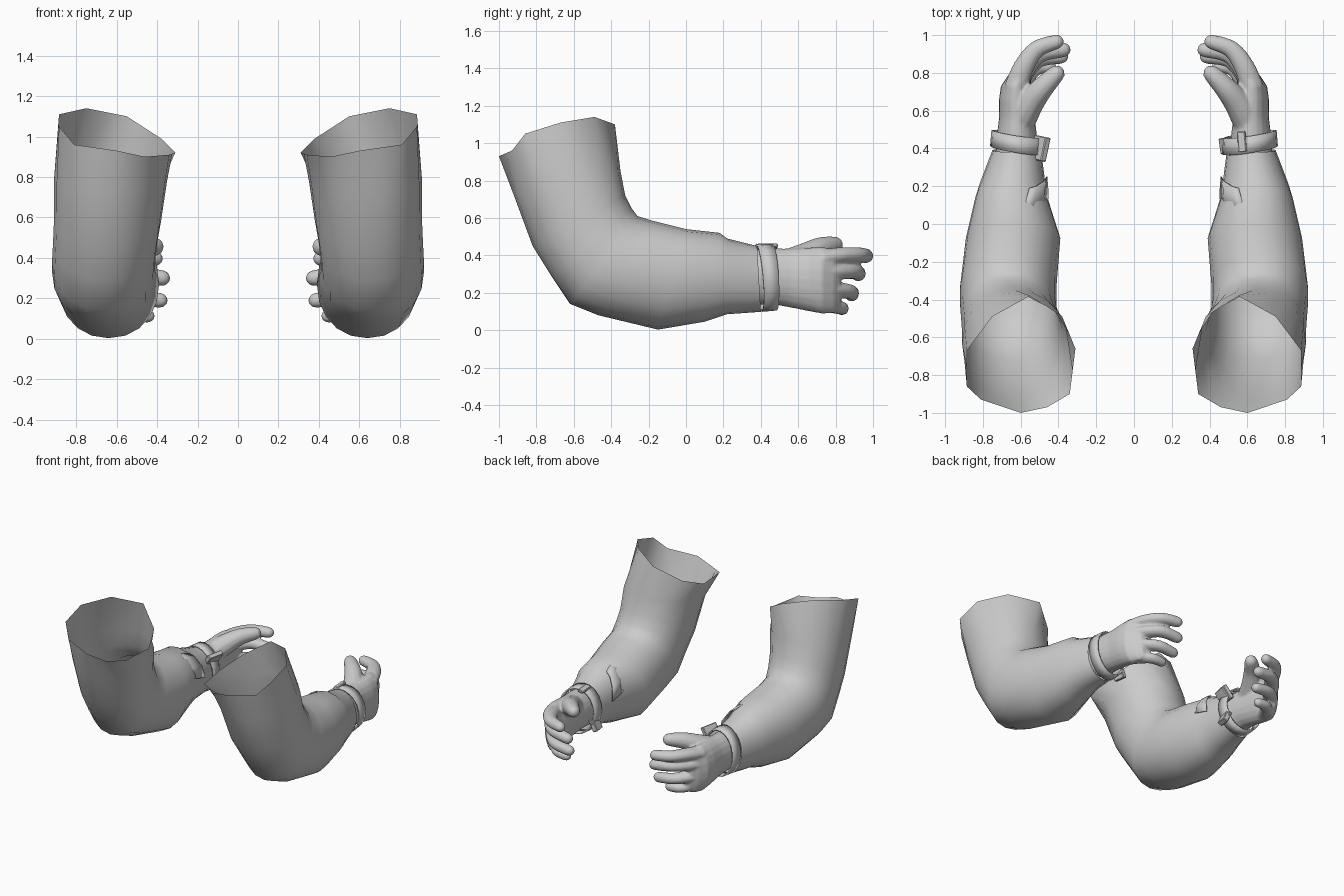
import bpy, bmesh, math
from mathutils import Vector, Matrix

if "Cube" in bpy.data.objects:
    bpy.data.objects.remove(bpy.data.objects["Cube"])

grey = bpy.data.materials.new("plain grey")
grey.diffuse_color = (0.6, 0.6, 0.6, 1)
grey.use_nodes = True
grey.node_tree.nodes["Principled BSDF"].inputs["Base Color"].default_value = grey.diffuse_color


def finish(name, bm, mirror=True, angle=50, remesh=False, thick=0):
    """Turn a bmesh into a named object with its modifiers."""
    bmesh.ops.recalc_face_normals(bm, faces=bm.faces)
    me = bpy.data.meshes.new(name)
    bm.to_mesh(me)
    bm.free()
    ob = bpy.data.objects.new(name, me)
    bpy.context.collection.objects.link(ob)
    me.materials.append(grey)
    if thick:
        m = ob.modifiers.new("thickness", 'SOLIDIFY')
        m.thickness, m.offset = thick, 1
    if remesh:
        m = ob.modifiers.new("blend", 'REMESH')
        m.mode, m.voxel_size, m.use_smooth_shade = 'VOXEL', 0.008, True
        m = ob.modifiers.new("soften", 'SMOOTH')
        m.factor, m.iterations = 0.5, 8
    if mirror:
        m = ob.modifiers.new("other arm", 'MIRROR')
        m.use_mirror_merge = False
    bpy.ops.object.select_all(action='DESELECT')
    ob.select_set(True)
    bpy.context.view_layer.objects.active = ob
    bpy.ops.object.shade_smooth_by_angle(angle=math.radians(angle))
    return ob


def ring(by, bz, ty, tz, x0, x1, skew=0, n=20, power=1.0):
    """Oval section from a bottom point, a top point and its x limits."""
    pts = []
    for i in range(n):
        a = math.tau * i / n
        c, s = math.cos(a), math.sin(a)
        c = math.copysign(abs(c) ** power, c)
        s = math.copysign(abs(s) ** power, s)
        dx = s * (x1 - x0) / 2
        pts.append(Vector(((x0 + x1) / 2 + dx,
                           (by + ty) / 2 + c * (ty - by) / 2 + skew * dx,
                           (bz + tz) / 2 + c * (tz - bz) / 2)))
    return pts


def loft(bm, rings, caps=False, closed=True):
    loops = [[bm.verts.new(p) for p in r] for r in rings]
    n = len(loops[0])
    for a, b in zip(loops, loops[1:]):
        for i in range(n if closed else n - 1):
            j = (i + 1) % n
            bm.faces.new((a[i], a[j], b[j], b[i]))
    if caps:
        bm.faces.new(loops[0][::-1])
        bm.faces.new(loops[-1])


def digit(bm, pts, r0, r1, wide=1.0):
    """Rounded, tapered finger along a bent path."""
    pts = [Vector(p) for p in pts]
    path = []
    for i in range(len(pts) - 1):              # smooth the path
        p = [pts[max(i - 1, 0)], pts[i], pts[i + 1], pts[min(i + 2, len(pts) - 1)]]
        for k in range(4):
            t = k / 4
            path.append(0.5 * (2 * p[1] + (p[2] - p[0]) * t
                        + (2 * p[0] - 5 * p[1] + 4 * p[2] - p[3]) * t * t
                        + (3 * p[1] - p[0] - 3 * p[2] + p[3]) * t ** 3))
    path.append(pts[-1])
    radii = [r0 + (r1 - r0) * i / (len(path) - 1) for i in range(len(path))]
    widths = [wide + (1 - wide) * i / (len(path) - 1) for i in range(len(path))]
    end = (path[-1] - path[-2]).normalized()
    for k in (30, 60, 80):                     # round tip
        path.append(pts[-1] + end * r1 * math.sin(math.radians(k)))
        radii.append(r1 * math.cos(math.radians(k)))
        widths.append(1)
    rings = []
    for i, p in enumerate(path):
        d = (path[min(i + 1, len(path) - 1)] - path[max(i - 1, 0)]).normalized()
        u = d.cross(Vector((0, 0, 1))).normalized()
        v = u.cross(d)
        rings.append([p + radii[i] * (u * math.cos(math.tau * k / 12) * widths[i]
                      + v * math.sin(math.tau * k / 12)) for k in range(12)])
    loft(bm, rings, True)


def block(name, loc, size, rot, mirror):
    bm = bmesh.new()
    bmesh.ops.create_cube(bm, size=1)
    bmesh.ops.scale(bm, vec=size, verts=bm.verts)
    bmesh.ops.bevel(bm, geom=bm.edges[:], offset=0.005, segments=1, affect='EDGES')
    rx, ry, rz = (math.radians(r) for r in rot)
    mat = (Matrix.Translation(loc) @ Matrix.Rotation(rz, 4, 'Z')
           @ Matrix.Rotation(ry, 4, 'Y') @ Matrix.Rotation(rx, 4, 'X'))
    bmesh.ops.transform(bm, matrix=mat, verts=bm.verts)
    return finish(name, bm, mirror, 30)


# Sleeve: uneven open rim, bent elbow, tapering forearm
rim = [Vector(p) for p in (
    (.55, -.38, 1.10), (.75, -.49, 1.14), (.885, -.67, 1.11), (.885, -.86, 1.05),
    (.81, -.93, .96), (.60, -1, .93), (.46, -.97, .90), (.34, -.90, .91),
    (.31, -.66, .92), (.38, -.49, .99))]
rim = [q for i, p in enumerate(rim) for q in (p, (p + rim[(i + 1) % 10]) / 2)]
sections = [
    (-.92, .72, -.35, .85, .35, .91), (-.82, .45, -.325, .72, .38, .91),
    (-.72, .29, -.29, .65, .40, .915), (-.62, .14, -.26, .61, .41, .92),
    (-.47, .08, -.18, .585, .41, .92), (-.15, .003, 0, .54, .39, .89),
    (.10, .045, .18, .52, .458, .84), (.22, .085, .22, .49, .470, .815),
    (.40, .098, .38, .45, .492, .75)]
bm = bmesh.new()
loft(bm, [rim] + [ring(*s, power=.94) for s in sections])
finish("sleeve", bm)

# Cuff flap tapering over the inner forearm
bm = bmesh.new()
loft(bm, [[Vector(p) for p in r] for r in (
    ((.59, .05, .515), (.545, .055, .495), (.49, .07, .43), (.462, .08, .36)),
    ((.575, .12, .508), (.53, .13, .487), (.478, .15, .42), (.458, .17, .33)),
    ((.555, .19, .492), (.52, .20, .472), (.475, .23, .40), (.465, .25, .31)))],
    closed=False)
finish("cuff_flap", bm, angle=40, thick=.006)

# Wrist strap slanting around the cuff, with buckle and hanging tab
bm = bmesh.new()
loft(bm, [ring(.405, .108, .375, .452, .477, .752, .16),
          ring(.485, .115, .465, .447, .482, .745, .16)])
finish("wrist_strap", bm, thick=.010)
block("strap_buckle", (.572, .435, .449), (.045, .11, .02), (0, -14, 5), False)
block("strap_tab", (.488, .415, .19), (.04, .085, .09), (0, 25, 8), True)

# Instrument worn on one wrist only
block("wrist_case", (-.497, .40, .385), (.035, .13, .11), (0, 35, -12), False)
block("wrist_case_face", (-.484, .40, .394), (.025, .09, .075), (0, 35, -12), False)

# Gloved hand: palm, four curled fingers and a thumb blended together
bm = bmesh.new()
loft(bm, [ring(*s) for s in (
    (.36, .135, .36, .43, .505, .735), (.48, .135, .48, .437, .515, .725),
    (.56, .12, .56, .437, .525, .715), (.66, .10, .66, .442, .535, .715),
    (.73, .087, .73, .445, .545, .705), (.79, .09, .79, .435, .545, .665),
    (.825, .115, .825, .415, .54, .625))], True)
for base, mid, bend, tip, r in (
        ((.625, .72, .385), (.585, .83, .40), (.515, .925, .402), (.41, .964, .397), .042),
        ((.63, .72, .31), (.58, .82, .315), (.50, .90, .315), (.375, .922, .30), .043),
        ((.63, .72, .22), (.575, .81, .215), (.50, .875, .205), (.385, .886, .19), .041),
        ((.62, .70, .14), (.575, .77, .13), (.52, .825, .12), (.445, .835, .113), .037)):
    digit(bm, (base, mid, bend, tip), r + .004, r - .003, 1.4)
digit(bm, ((.61, .54, .345), (.55, .64, .395), (.485, .72, .438), (.412, .795, .455)), .088, .046)
finish("gloved_hand", bm, remesh=True)
